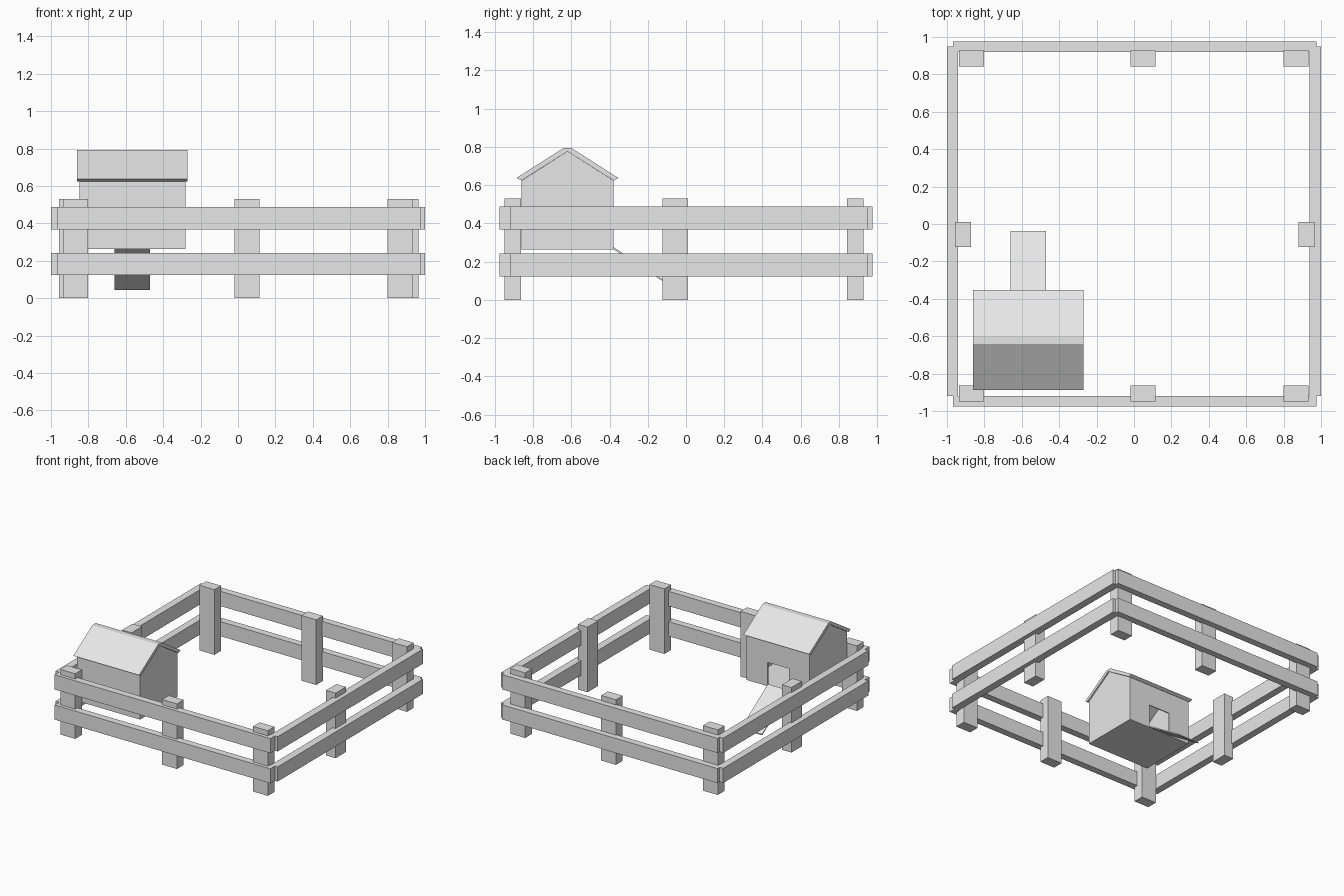
import bpy
import bmesh
from mathutils import Vector

cube = bpy.data.objects.get("Cube")
if cube:
    bpy.data.objects.remove(cube, do_unlink=True)

wood = bpy.data.materials.new("pale_grey")
wood.use_nodes = True
wood.diffuse_color = (0.8, 0.8, 0.8, 1)
wood.node_tree.nodes["Principled BSDF"].inputs["Base Color"].default_value = (0.8, 0.8, 0.8, 1)


def finish(name, bm):
    bmesh.ops.recalc_face_normals(bm, faces=bm.faces)
    mesh = bpy.data.meshes.new(name)
    bm.to_mesh(mesh)
    bm.free()
    mesh.materials.append(wood)
    obj = bpy.data.objects.new(name, mesh)
    bpy.context.scene.collection.objects.link(obj)
    return obj


def prism(profile, x0, x1):
    """Extrude a (y, z) outline along x."""
    bm = bmesh.new()
    face = bm.faces.new([bm.verts.new((x0, y, z)) for y, z in profile])
    new = bmesh.ops.extrude_face_region(bm, geom=[face])["geom"]
    verts = [v for v in new if isinstance(v, bmesh.types.BMVert)]
    bmesh.ops.translate(bm, verts=verts, vec=(x1 - x0, 0, 0))
    bmesh.ops.recalc_face_normals(bm, faces=bm.faces)
    return bm


def box(name, x, y, z):
    outline = [(y[0], z[0]), (y[1], z[0]), (y[1], z[1]), (y[0], z[1])]
    return finish(name, prism(outline, *x))


# Fence rails: two heights on all four sides
for level, z in (("lower", (0.123, 0.242)), ("upper", (0.368, 0.488))):
    box(level + "_front_rail", (-0.968, 0.975), (-0.976, -0.919), z)
    box(level + "_back_rail", (-0.968, 0.975), (0.919, 0.976), z)
    box(level + "_right_rail", (-1, -0.941), (-0.919, 0.949), z)
    box(level + "_left_rail", (0.939, 1), (-0.919, 0.949), z)

# Fence posts: three on the front and back, one midway on each side
POST_Z = (0, 0.53)
for side, x in (("right", -0.936), ("middle", -0.019), ("left", 0.799)):
    for end, y in (("front", -0.949), ("back", 0.842)):
        box(f"{end}_{side}_post", (x, x + 0.134), (y, y + 0.086), POST_Z)
for side, x in (("right", -0.957), ("left", 0.88)):
    box(side + "_side_post", (x, x + 0.086), (-0.124, 0.01), POST_Z)

# Hut walls: gabled shell with a doorway cut in the back wall
FRONT, BACK, MID = -0.859, -0.38, -0.62
DOOR_X, DOOR_Z = (-0.66, -0.47), (0.275, 0.455)
bm = prism([(FRONT, 0.262), (BACK, 0.262), (BACK, 0.624),
            (MID, 0.776), (FRONT, 0.624)], -0.848, -0.281)
cuts = [((x, 0, 0), (1, 0, 0)) for x in DOOR_X] + [((0, 0, z), (0, 0, 1)) for z in DOOR_Z]
for point, normal in cuts:
    faces = [f for f in bm.faces if f.normal.y > 0.99]
    geom = faces + list({e for f in faces for e in f.edges}) + list({v for f in faces for v in f.verts})
    bmesh.ops.bisect_plane(bm, geom=geom, plane_co=point, plane_no=normal)
    bm.normal_update()
doorway = []
for f in bm.faces:
    c = f.calc_center_median()
    if f.normal.y > 0.99 and DOOR_X[0] < c.x < DOOR_X[1] and DOOR_Z[0] < c.z < DOOR_Z[1]:
        doorway.append(f)
bmesh.ops.delete(bm, geom=doorway, context="FACES")
walls = finish("hut_walls", bm)
shell = walls.modifiers.new("wall_thickness", "SOLIDIFY")
shell.thickness = 0.008
shell.offset = -1

# Roof: sloped slabs meeting at a narrow flat ridge
half = [(0.022, 0.793), (0.267, 0.637), (0.241, 0.624)]
roof = [(MID + d, z) for d, z in half] + [(MID, 0.776)]
roof += [(MID - d, z) for d, z in reversed(half)]
finish("hut_roof", prism(roof, -0.862, -0.27))

# Ramp from the doorway to the ground
finish("ramp", prism([(BACK, 0.276), (-0.037, 0.053), (-0.037, 0.043), (BACK, 0.264)], *DOOR_X))
